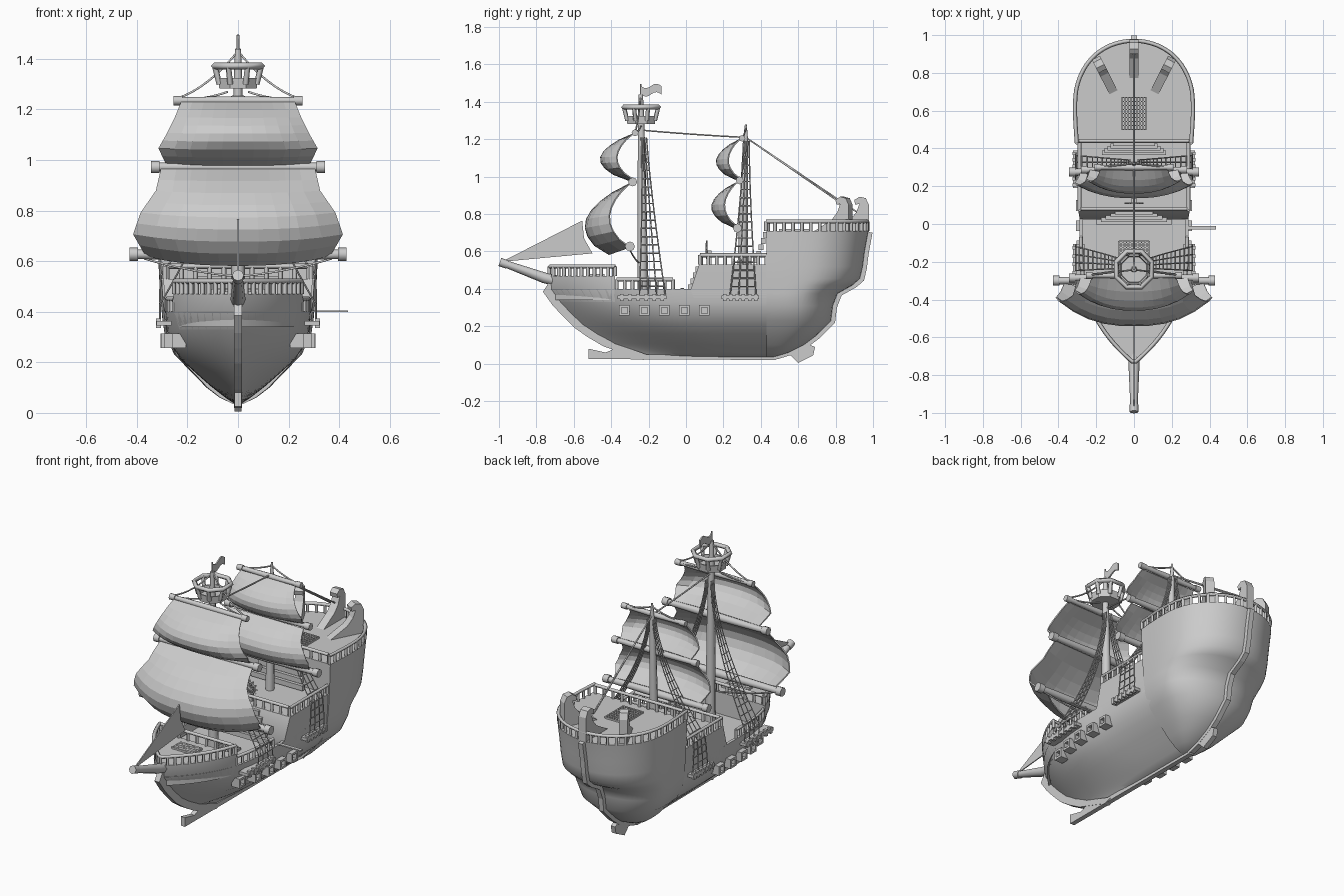
import bpy, bmesh, math
from mathutils import Vector, Matrix

if "Cube" in bpy.data.objects:
    bpy.data.objects.remove(bpy.data.objects["Cube"])

def mesh(name, verts, faces, smooth=False):
    bm = bmesh.new()
    vs = [bm.verts.new(v) for v in verts]
    for f in faces:
        bm.faces.new([vs[i] for i in f])
    bmesh.ops.remove_doubles(bm, verts=bm.verts, dist=0.0005)
    bmesh.ops.recalc_face_normals(bm, faces=bm.faces)
    me = bpy.data.meshes.new(name)
    bm.to_mesh(me); bm.free()
    ob = bpy.data.objects.new(name, me)
    bpy.context.collection.objects.link(ob)
    if smooth:
        bpy.ops.object.select_all(action='DESELECT')
        ob.select_set(True); bpy.context.view_layer.objects.active = ob
        bpy.ops.object.shade_smooth_by_angle(angle=math.radians(40))
    return ob

def loft(name, rings, smooth=False):
    n = len(rings[0])
    faces = [(k*n+i, k*n+(i+1) % n, (k+1)*n+(i+1) % n, (k+1)*n+i)
             for k in range(len(rings)-1) for i in range(n)]
    faces += [tuple(range(n)), tuple(range((len(rings)-1)*n, len(rings)*n))]
    return mesh(name, [p for r in rings for p in r], faces, smooth)

def prism(name, prof, w, mat=Matrix()):
    return loft(name, [[mat @ Vector((x, y, z)) for y, z in prof] for x in (-w, w)])

def boxes(name, items):
    vs, fs = [], []
    for c, s in items:
        b = len(vs)
        vs += [(c[0]+i*s[0]/2, c[1]+j*s[1]/2, c[2]+k*s[2]/2) for i in (-1, 1) for j in (-1, 1) for k in (-1, 1)]
        fs += [tuple(b+q for q in f) for f in ((0, 1, 3, 2), (4, 6, 7, 5), (0, 4, 5, 1), (2, 3, 7, 6), (0, 2, 6, 4), (1, 5, 7, 3))]
    return mesh(name, vs, fs)

def tube(name, paths, r, res=0, closed=False):
    """Round or square bars along paths; a 4th value in a point scales its radius."""
    cu = bpy.data.curves.new(name, 'CURVE')
    cu.dimensions = '3D'; cu.bevel_depth = r; cu.bevel_resolution = res; cu.use_fill_caps = True
    for p in paths:
        sp = cu.splines.new('POLY'); sp.points.add(len(p)-1); sp.use_cyclic_u = closed
        for q, v in zip(sp.points, p):
            q.co = (v[0], v[1], v[2], 1)
            q.radius = v[3] if len(v) > 3 else 1
    ob = bpy.data.objects.new(name, cu)
    bpy.context.collection.objects.link(ob)
    return ob

def interp(tab, z):
    for a, b in zip(tab, tab[1:]):
        if z <= b[0]:
            t = max(0, (z-a[0])/(b[0]-a[0]))
            return [p+(q-p)*t for p, q in zip(a, b)]
    return list(tab[-1])

# hull shape: (height, end position, half width)
FORE = [(.035, -.2, .012), (.06, -.27, .05), (.107, -.41, .11), (.16, -.5, .17), (.21, -.57, .225), (.27, -.63, .265),
        (.33, -.685, .283), (.4, -.735, .288), (.47, -.74, .288), (.53, -.74, .295)]
AFT = [(.035, .47, .02), (.06, .55, .075), (.1, .63, .13), (.145, .69, .175), (.23, .775, .262), (.31, .785, .302), (.375, .81, .312),
       (.42, .89, .316), (.455, .93, .32), (.52, .945, .324), (.6, .955, .328), (.71, .975, .332)]

def fore_x(z, y):
    _, b, w = interp(FORE, z)
    s = min(1, max(0, (y-b)/.65))
    return w*(1-(1-s)**2.7)

def fore_ring(z, y0=None, y1=.46, n=24):
    y0 = interp(FORE, z)[1] if y0 is None else y0
    ys = [y0+(y1-y0)*(i/n)**1.4 for i in range(n+1)]
    return [(fore_x(z, y), y, z) for y in ys[::-1]] + [(-fore_x(z, y), y, z) for y in ys]

def aft_ring(z, n=20):
    _, e, w = interp(AFT, z)
    ss = [math.sin(math.pi/2*i/n) for i in range(n+1)]
    half = [(w*(.93+.07*min(1, s*1.8))*max(0, 1-s**3.4)**.5, .43+(e-.43)*s, z) for s in ss]
    return half + [(-x, y, z) for x, y, z in half[::-1]]

# hull with a sunken waist deck, then the raised decks
well = [[(x*.94, y*.97, z) for x, y, _ in fore_ring(.4)] for z in (.4, .34)]
loft("main_hull", [fore_ring(r[0]) for r in FORE if r[0] < .41] + well, True)
loft("forecastle", [fore_ring(.33, -.68, -.38), fore_ring(.395, -.733, -.38), fore_ring(.47, None, -.38)], True)
loft("quarterdeck", [fore_ring(.33, .05), fore_ring(.395, .025), fore_ring(.53, .07)], True)
loft("stern_castle", [aft_ring(r[0]) for r in AFT], True)

# stem, sternpost, keel and rudder
bow = [(b, z) for z, b, w in FORE[:-1]]
prism("stem", [(y+.03, z) for y, z in bow] + [(y-.03, z-.015) for y, z in bow[-2::-1]], .016)
st = [(e, z) for z, e, w in AFT]
prism("sternpost", [(y-.02, z) for y, z in st] + [(y+.022, z-.01) for y, z in st[::-1]], .015)
prism("keel", [(-.52, .025), (.48, .02), (.5, .045), (-.3, .05), (-.37, .085), (-.43, .06), (-.52, .08)], .014)
prism("rudder", [(.46, .03), (.56, .045), (.6, .005), (.68, .045), (.69, .09), (.61, .12), (.56, .1), (.5, .09)], .014)

# railings
def resample(path, n):
    P = [Vector(p) for p in path]
    d = [0]
    for a, b in zip(P, P[1:]):
        d.append(d[-1]+(b-a).length)
    out, k = [], 0
    for i in range(n):
        t = d[-1]*i/(n-1)
        while k < len(P)-2 and d[k+1] < t:
            k += 1
        out.append(P[k].lerp(P[k+1], min(1, (t-d[k])/max(1e-6, d[k+1]-d[k]))))
    return out

def rail(name, path, n, h=.05):
    pts = resample(path, n)
    up = Vector((0, 0, h))
    tube(name+"_posts", [[p, p+up] for p in pts], .01)
    tube(name+"_top", [[p+up for p in resample(path, 2*n)]], .011)

def inset(ring):
    return [(x*.98, y*.995, z) for x, y, z in ring]

rail("bow_rail", inset(fore_ring(.47, -.735, -.38)), 23)
rail("poop_rail", inset(aft_ring(.71)), 31)
rail("forecastle_back_rail", [(-.24, -.385, .47), (.24, -.385, .47)], 9)
rail("quarterdeck_front_rail", [(-.28, .08, .53), (.28, .08, .53)], 11)
rail("poop_front_rail", [(-.29, .44, .71), (.29, .44, .71)], 11)
for s, tag in ((1, "right"), (-1, "left")):
    def side(z, y0, y1):
        return [(s*(fore_x(z, y0+(y1-y0)*i/8)-.007), y0+(y1-y0)*i/8, z) for i in range(9)]
    rail("waist_rail_"+tag, side(.4, -.37, -.07), 8)
    rail("quarter_rail_"+tag, side(.53, .075, .43), 9)
    # gun ports: recessed frames
    for i in range(5):
        y = -.33+.107*i
        x = s*(fore_x(.285, y)+.01)
        boxes(f"gun_port_{tag}_{i}", [((x, y+dy, .285+dz), (.055, a, b)) for dy, dz, a, b in
              ((-.022, 0, .012, .056), (.022, 0, .012, .056), (0, .022, .044, .012), (0, -.022, .044, .012))] +
              [((x-s*.012, y, .285), (.03, .04, .04))])
    # shroud platforms
    for y, w in ((-.235, .26), (.29, .2)):
        boxes("channel_"+tag, [((s*.293, y, .355), (.06, w, .018))] +
              [((s*.315, y-w/2+w*(k+.5)/6, .355), (.02, .018, .038)) for k in range(6)])

# gangplank, stairs, hatches and wheel
boxes("gangplank", [((.355, -.02, .402), (.16, .02, .007))])
boxes("waist_stairs", [((0, .065-.013*i, .505-.032*i), (.2+.05*i, .03, .03)) for i in range(5)])
boxes("poop_stairs", [((0, .425-.012*i, .69-.034*i), (.22+.03*i, .025, .03)) for i in range(5)])

def hatch(name, y0, y1, w, z):
    n = 8
    boxes(name, [((-w+2*w*i/n, (y0+y1)/2, z), (.007, y1-y0, .016)) for i in range(n+1)] +
          [((0, y0+(y1-y0)*i/n, z), (2*w, .007, .016)) for i in range(n+1)])
hatch("poop_hatch", .5, .67, .065, .712)
hatch("main_hatch", -.2, -.09, .08, .344)
hatch("bow_hatch", -.52, -.44, .07, .472)
circ = [(math.cos(i*math.pi/6), math.sin(i*math.pi/6)) for i in range(12)]
tube("wheel_rim", [[(.035*c, .11, .61+.035*q) for c, q in circ]], .005, 1, True)
tube("wheel_spokes", [[(-.05*c, .11, .61-.05*q), (.05*c, .11, .61+.05*q)] for c, q in circ[:6]], .004)
boxes("wheel_stand", [((0, .125, .565), (.025, .02, .08))])

# curled buttresses at the stern
curl = [(0, .705), (.1, .77), (.13, .81), (.145, .855), (.125, .85), (.12, .875), (.145, .893), (.175, .885), (.19, .85), (.19, .705)]
for x, y, a in ((0, .765, 0), (-.105, .69, 27), (.105, .69, -27)):
    prism("stern_buttress", [(p*1.12, q) for p, q in curl], .024,
          Matrix.Translation((x, y, 0)) @ Matrix.Rotation(math.radians(a), 4, 'Z'))

# masts, bowsprit and yards
tube("fore_mast", [[(0, -.232, .34, 1.2), (0, -.235, .9), (0, -.24, 1.3, .7), (0, -.242, 1.44, .5)]], .024, 2)
tube("flag_pole", [[(0, -.242, 1.42), (0, -.242, 1.495)]], .005, 1)
tube("aft_mast", [[(0, .3, .5, 1.2), (0, .31, .9), (0, .318, 1.18, .7), (0, .32, 1.28, .25)]], .021, 2)
tube("bowsprit", [[(0, -.6, .42, 1.2), (0, -.76, .46, 1.1), (0, -.96, .532, .75)]], .026, 2)
tube("bowsprit_cap", [[(0, -.955, .53), (0, -.995, .544)]], .023, 2)
FY = [(-.3, .627, .43, .023), (-.285, .972, .345, .021), (-.272, 1.235, .255, .016)]
AY = [(.275, .725, .345, .021), (.287, .98, .28, .018), (.3, 1.205, .21, .015)]
for tag, yards in (("fore", FY), ("aft", AY)):
    for i, (y, z, L, r) in enumerate(yards):
        tube(f"{tag}_yard_{i}", [[(-L, y, z, .8), (0, y, z, 1.1), (L, y, z, .8)]], r, 2)
        tube(f"{tag}_yard_caps_{i}", [[(s*(L-.035), y, z), (s*L, y, z)] for s in (-1, 1)], r*1.15, 2)

# billowing sails
def sail(name, y, z0, z1, widths, bulge, hang):
    nv, nu = 8, 10
    tab = [(i/(len(widths)-1), w) for i, w in enumerate(widths)]
    vs = []
    for j in range(nv+1):
        v = j/nv
        hw = interp(tab, v)[1]
        for i in range(nu+1):
            u = 2*i/nu-1
            c = 1-abs(u)**2.5
            b = bulge*max(0, math.sin(math.pi*v**1.1))**.75*(.5+.5*c) + hang*v**3*c
            vs.append((u*hw, y-.012-b, z0+(z1-z0)*v-hang*.35*v*c))
    m = nu+1
    ob = mesh(name, vs, [(j*m+i, j*m+i+1, (j+1)*m+i+1, (j+1)*m+i) for j in range(nv) for i in range(nu)])
    ob.modifiers.new("thickness", 'SOLIDIFY').thickness = .007
sail("fore_top_sail", -.275, 1.23, .985, (.225, .25, .28, .315, .285), .17, .02)
sail("fore_main_sail", -.29, .965, .62, (.305, .325, .385, .415, .365), .22, .11)
sail("aft_top_sail", .295, 1.2, .99, (.18, .2, .23, .255, .235), .12, .02)
sail("aft_main_sail", .28, .97, .735, (.245, .26, .295, .315, .285), .13, .02)
prism("jib_sail", [(-.985, .545), (-.555, .765), (-.545, .67), (-.5, .59)], .003)

# flag
prism("flag", [(-.242+.112*i/8, 1.485-.012*math.sin(i*.8)) for i in range(9)] +
      [(-.242+.112*i/8, 1.44-.012*math.sin(i*.8)) for i in range(8, -1, -1)], .004)

# crow's nest, eight sided
oct_ = [(math.cos((i+.5)*math.pi/4), math.sin((i+.5)*math.pi/4)) for i in range(8)]
def ring(r, z): return [(r*c, -.24+r*q, z) for c, q in oct_]
loft("nest_floor", [ring(.08, 1.282), ring(.085, 1.325), ring(.076, 1.325), ring(.072, 1.295)])
tube("nest_posts", [[a, b] for a, b in zip(ring(.08, 1.3), ring(.1, 1.375))], .012)
tube("nest_rim", [ring(.102, 1.372)], .014, 0, True)

# shrouds with ratlines
def shrouds(name, yb, ym, zr, ztop):
    def P(s, k, t):
        z = .37+(ztop-.37)*t
        q = max(0, (z-zr)/(ztop-zr))
        return (s*(.29*(1-q)**1.6+.018), yb+(k-1.5)*.046*(.2+.8*(1-t)**1.4)+(ym-yb)*t, z)
    paths = [[P(s, k, i/14) for i in range(15)] for s in (-1, 1) for k in range(4)]
    paths += [[P(s, k, t/19) for k in range(4)] for s in (-1, 1) for t in range(1, 18)]
    tube(name, paths, .0036)
shrouds("fore_shrouds", -.18, -.225, .43, 1.21)
shrouds("aft_shrouds", .305, .325, .54, 1.19)

# stays and lifts
def sag(a, b, d):
    return [tuple(Vector(a).lerp(Vector(b), i/8)-Vector((0, 0, d*4*(i/8)*(1-i/8)))) for i in range(9)]
stays = [sag((0, -.25, 1.25), (0, .32, 1.21), .003), sag((0, .32, 1.21), (0, .96, .78), 0), sag((0, .32, 1.21), (0, .87, .83), 0)]
for s in (-1, 1):
    stays += [sag((0, -.242, 1.43), (s*.235, -.27, 1.245), .025), sag((0, .32, 1.26), (s*.19, .3, 1.21), .01),
              sag((s*.37, -.3, .61), (0, -.25, .54), .01), sag((s*.24, -.27, 1.24), (s*.04, -.24, 1.27), .01)]
tube("stays", stays, .0045, 1)
